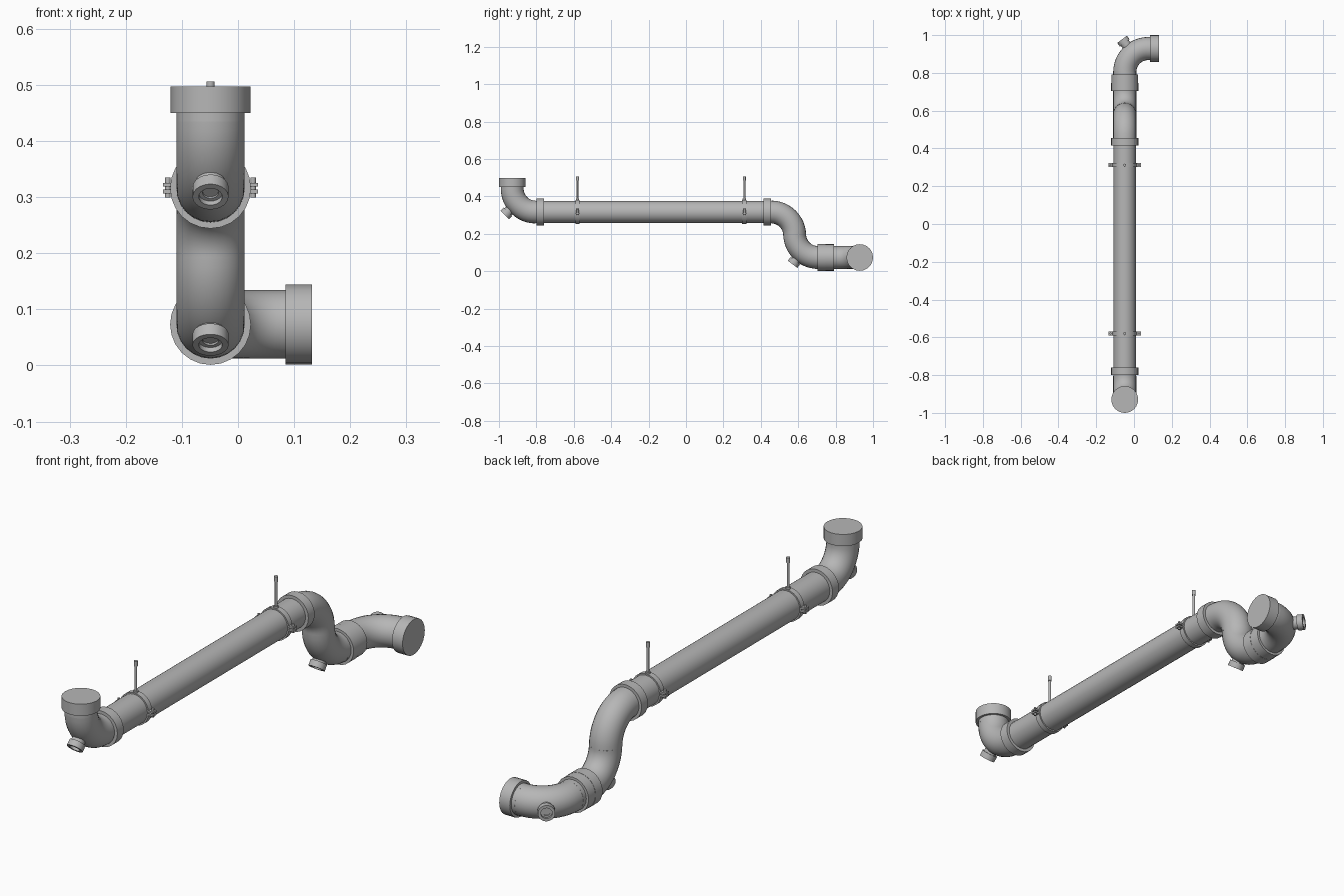
import bpy, bmesh, math
from mathutils import Vector

if "Cube" in bpy.data.objects:
    bpy.data.objects.remove(bpy.data.objects["Cube"], do_unlink=True)

CX, HIGH, LOW = -0.049, 0.316, 0.073      # pipe axis and its two levels
PIPE, FITTING, SOCKET, BEND = 0.0595, 0.061, 0.072, 0.125
X, Y, Z = Vector((1, 0, 0)), Vector((0, 1, 0)), Vector((0, 0, 1))

grey = bpy.data.materials.new("pipe grey")
grey.use_nodes = True
grey.diffuse_color = (0.47, 0.47, 0.47, 1)
grey.node_tree.nodes["Principled BSDF"].inputs["Base Color"].default_value = grey.diffuse_color


def finish(name, bm):
    bmesh.ops.recalc_face_normals(bm, faces=bm.faces)
    mesh = bpy.data.meshes.new(name)
    bm.to_mesh(mesh)
    bm.free()
    mesh.materials.append(grey)
    obj = bpy.data.objects.new(name, mesh)
    bpy.context.collection.objects.link(obj)
    bpy.ops.object.select_all(action="DESELECT")
    obj.select_set(True)
    bpy.context.view_layer.objects.active = obj
    bpy.ops.object.shade_smooth_by_angle(angle=math.radians(35))
    return obj


def loft(name, rings):
    """Skin circles given as (centre, axis, side, radius); close both ends."""
    bm = bmesh.new()
    sides = 24
    loops = []
    for centre, axis, side, radius in rings:
        other = axis.cross(side)
        loops.append([bm.verts.new(centre + radius * (side * math.cos(a) + other * math.sin(a)))
                      for a in (math.tau * i / sides for i in range(sides))])
    for a, b in zip(loops, loops[1:]):
        for i in range(sides):
            j = (i + 1) % sides
            bm.faces.new((a[i], a[j], b[j], b[i]))
    bm.faces.new(loops[0])
    bm.faces.new(loops[-1])
    return finish(name, bm)


def lathe(name, origin, axis, profile):
    """Turn (distance, radius) points around an axis."""
    origin, axis = Vector(origin), Vector(axis).normalized()
    side = axis.orthogonal().normalized()
    return loft(name, [(origin + axis * t, axis, side, r) for t, r in profile])


def rod(name, start, axis, length, radius):
    return lathe(name, start, axis, [(0, radius), (length, radius)])


def elbow(name, corner, incoming, outgoing):
    """Quarter bend; corner is where the two straight axes meet."""
    pivot = Vector(corner) + BEND * (outgoing - incoming)
    side = incoming.cross(outgoing)
    rings = []
    for i in range(13):
        a = math.pi / 2 * i / 12
        radial = incoming * math.sin(a) - outgoing * math.cos(a)
        axis = incoming * math.cos(a) + outgoing * math.sin(a)
        rings.append((pivot + BEND * radial, axis, side, FITTING))
    return loft(name, rings)


def box(name, centre, size):
    bm = bmesh.new()
    bmesh.ops.create_cube(bm, size=1)
    bmesh.ops.scale(bm, vec=size, verts=bm.verts)
    bmesh.ops.translate(bm, vec=centre, verts=bm.verts)
    return finish(name, bm)


# Straight pipe and bends
rod("main_pipe", (CX, -0.81, HIGH), Y, 1.27, PIPE)
elbow("front_elbow", (CX, -0.929, HIGH), -Z, Y)
elbow("upper_drop_elbow", (CX, 0.581, HIGH), Y, -Z)
elbow("lower_drop_elbow", (CX, 0.581, LOW), -Z, Y)
elbow("outlet_elbow", (CX, 0.929, LOW), Y, X)
rod("lower_pipe", (CX, 0.69, LOW), Y, 0.12, FITTING)
rod("front_riser", (CX, -0.929, 0.435), Z, 0.03, FITTING)
rod("outlet_stub", (0.07, 0.929, LOW), X, 0.03, FITTING)

# Socket collars and closed pipe ends
rod("front_collar", (CX, -0.80, HIGH), Y, 0.04, SOCKET)
rod("drop_collar", (CX, 0.415, HIGH), Y, 0.04, SOCKET)
rod("lower_collar", (CX, 0.703, LOW), Y, 0.044, SOCKET)
rod("outlet_collar", (CX, 0.747, LOW), Y, 0.044, SOCKET - 0.001)
rod("inlet_cap", (CX, -0.929, 0.45), Z, 0.047, 0.071)
rod("outlet_cap", (0.085, 0.929, LOW), X, 0.047, 0.071)

# Cleanout ports with a recessed plug
port = [(-0.05, 0.026), (-0.012, 0.026), (-0.012, 0.032), (0.012, 0.032),
        (0.012, 0.021), (0.002, 0.021), (0.002, 0.014), (-0.002, 0.014)]
lathe("front_cleanout", (CX, -0.96, 0.309), (0, -1, -1), port)
lathe("drop_cleanout", (CX, 0.577, 0.046), (0, -0.6, -0.8), port)
lathe("outlet_cleanout", (-0.056, 0.968, LOW), (-0.6, 0.8, 0), port)

# Hanger clamps: band, bolted ears and threaded hanging rod
for place, y in (("front", -0.58), ("rear", 0.312)):
    rod(place + "_clamp_band", (CX, y - 0.0115, HIGH), Y, 0.023, 0.065)
    for side_name, s in (("left", 1), ("right", -1)):
        label = f"{place}_{side_name}_clamp_"
        for level, dz in (("upper", 0.006), ("lower", -0.006)):
            box(label + level + "_ear", (CX + s * 0.072, y, HIGH + dz), (0.026, 0.022, 0.007))
        rod(label + "bolt", (CX + s * 0.076, y, HIGH - 0.017), Z, 0.036, 0.005)
    lathe(place + "_hanger_rod", (CX, y, 0.37), Z,
          [(0, 0.009), (0.017, 0.009), (0.017, 0.005), (0.115, 0.005),
           (0.115, 0.0075), (0.136, 0.0075)])
